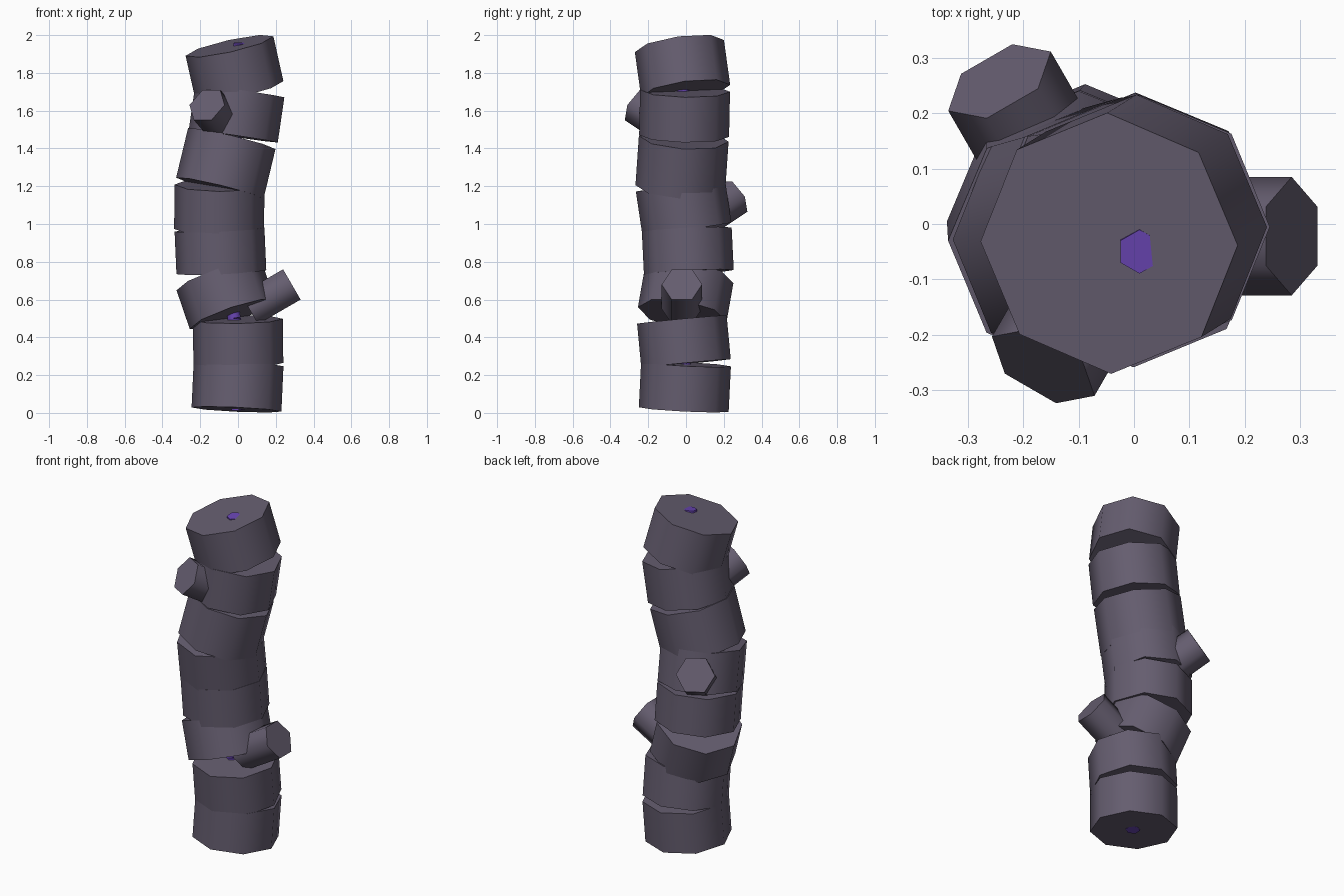
import bpy
import math
from mathutils import Vector, Matrix

if "Cube" in bpy.data.objects:
    bpy.data.objects.remove(bpy.data.objects["Cube"])


def material(name, rgb):
    m = bpy.data.materials.new(name)
    m.diffuse_color = (*rgb, 1)
    m.use_nodes = True
    m.node_tree.nodes["Principled BSDF"].inputs["Base Color"].default_value = m.diffuse_color
    return m


BARK = material("dark_bark", (0.13, 0.11, 0.16))
GLOW = material("purple_core", (0.14, 0.06, 0.45))


def prism(name, start, end, radius, sides, mat, spin=0.0, azimuth=None):
    """Straight n-sided prism running from start to end."""
    a, b = Vector(start), Vector(end)
    d = b - a
    if azimuth is None:                       # near-vertical: least rotation from z
        rot = Vector((0, 0, 1)).rotation_difference(d).to_matrix().to_4x4()
    else:                                     # side stub: tip over, then turn
        tip = math.acos(d.normalized().z)
        rot = Matrix.Rotation(azimuth, 4, 'Z') @ Matrix.Rotation(tip, 4, 'Y')
    bpy.ops.mesh.primitive_cylinder_add(vertices=sides, radius=radius, depth=d.length)
    o = bpy.context.object
    o.name = name
    o.data.transform(Matrix.Translation((a + b) / 2) @ rot @ Matrix.Rotation(spin, 4, 'Z'))
    o.data.materials.append(mat)
    bpy.ops.object.shade_smooth_by_angle(angle=math.radians(65))
    return o


# Trunk: eight tilted octagonal drums (bottom centre, top centre)
drums = [
    ((-0.008, -0.012, 0.018), (0.003, 0.000, 0.258)),
    ((0.002, 0.000, 0.262), (-0.001, -0.022, 0.495)),
    ((-0.030, -0.020, 0.520), (-0.100, 0.016, 0.725)),
    ((-0.088, 0.015, 0.745), (-0.098, 0.004, 0.970)),
    ((-0.100, 0.005, 0.972), (-0.098, -0.030, 1.207)),
    ((-0.096, -0.030, 1.190), (-0.033, -0.012, 1.452)),
    ((-0.025, -0.010, 1.466), (0.010, -0.005, 1.705)),
    ((0.008, -0.002, 1.705), (-0.045, -0.035, 1.942)),
]
for i, (a, b) in enumerate(drums):
    prism(f"trunk_segment_{i + 1}", a, b, 0.238, 8, BARK)

# Cut branch stubs: hexagonal, rising 30 degrees, a third of a turn apart
stubs = [((0.285, -0.022, 0.68), 0),
         ((-0.243, 0.258, 1.145), 120),
         ((-0.164, -0.257, 1.63), 240)]
for i, (tip, deg) in enumerate(stubs):
    az, el = math.radians(deg), math.radians(30)
    d = Vector((math.cos(az) * math.cos(el), math.sin(az) * math.cos(el), math.sin(el)))
    prism(f"branch_stub_{i + 1}", Vector(tip) - d * 0.26, tip, 0.107, 6, BARK,
          spin=math.pi / 6 * 0, azimuth=az)

# Slim purple core inside the trunk, just showing at both ends
path = [(0.0, -0.01, 0.014), (-0.02, -0.02, 0.5), (-0.1, 0.0, 0.95), (-0.12, -0.03, 1.21),
        (-0.02, -0.01, 1.46), (0.01, -0.02, 1.70), (0.01, -0.05, 1.957)]
for i, (a, b) in enumerate(zip(path, path[1:])):
    prism(f"inner_core_{i + 1}", a, b, 0.04, 6, GLOW)
